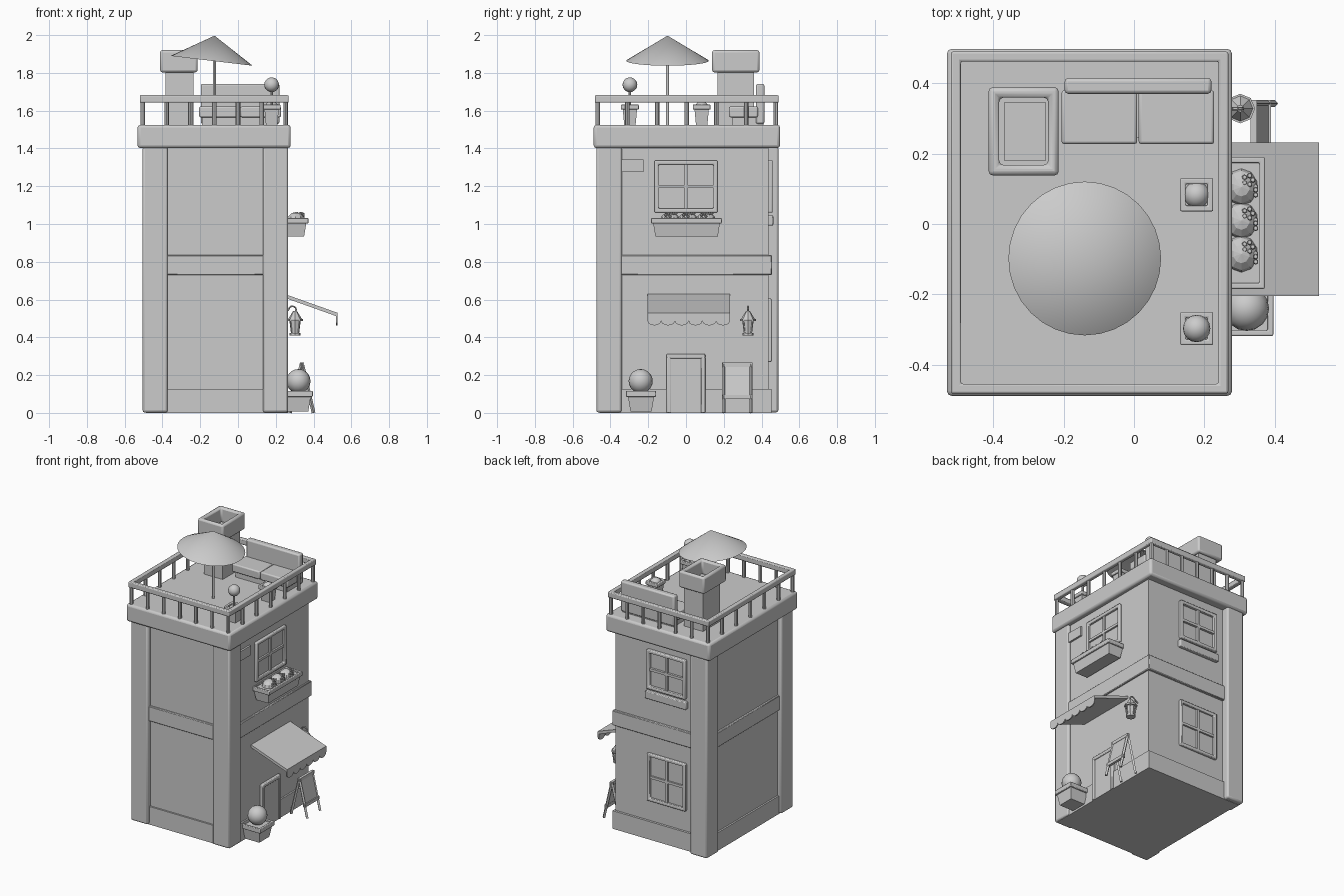
import bpy, bmesh, math
from math import sin, cos, pi, radians
from mathutils import Vector

if "Cube" in bpy.data.objects:
    bpy.data.objects.remove(bpy.data.objects["Cube"])


def finish(name, bm, bevel=0, seg=2, smooth=False):
    me = bpy.data.meshes.new(name)
    bmesh.ops.recalc_face_normals(bm, faces=bm.faces)
    bm.to_mesh(me)
    bm.free()
    ob = bpy.data.objects.new(name, me)
    bpy.context.collection.objects.link(ob)
    if smooth:
        for p in me.polygons:
            p.use_smooth = True
    if bevel:
        m = ob.modifiers.new("bevel", "BEVEL")
        m.width, m.segments = bevel, seg
    return ob


def box(name, x0, x1, y0, y1, z0, z1, bevel=0, seg=2):
    bm = bmesh.new()
    for v in bmesh.ops.create_cube(bm, size=1)["verts"]:
        v.co = Vector(((x0 + x1) / 2 + v.co.x * (x1 - x0), (y0 + y1) / 2 + v.co.y * (y1 - y0),
                       (z0 + z1) / 2 + v.co.z * (z1 - z0)))
    return finish(name, bm, bevel, seg)


def frame(name, plane, u0, u1, v0, v1, w, d0, d1, bevel=0, seg=2):
    """Rectangular ring: plane gives the axes for u, v and depth."""
    bm = bmesh.new()
    rings = []
    for d, i in ((d0, 0), (d1, 0), (d1, w), (d0, w)):
        pts = ((u0 + i, v0 + i), (u1 - i, v0 + i), (u1 - i, v1 - i), (u0 + i, v1 - i))
        r = []
        for u, v in pts:
            c = dict(zip(plane, (u, v, d)))
            r.append(bm.verts.new((c["x"], c["y"], c["z"])))
        rings.append(r)
    for k in range(4):
        a, b = rings[k], rings[(k + 1) % 4]
        for i in range(4):
            j = (i + 1) % 4
            bm.faces.new((a[i], a[j], b[j], b[i]))
    return finish(name, bm, bevel, seg)


def rod(name, a, b, r1, r2=None, n=8, smooth=True):
    a, b = Vector(a), Vector(b)
    bm = bmesh.new()
    bmesh.ops.create_cone(bm, cap_ends=True, segments=n, radius1=r1, radius2=r1 if r2 is None else r2,
                          depth=(b - a).length)
    ob = finish(name, bm)
    ob.rotation_mode = "QUATERNION"
    ob.rotation_quaternion = Vector((0, 0, 1)).rotation_difference(b - a)
    ob.location = (a + b) / 2
    return ob


def ball(name, c, r, u=16, v=10, smooth=True):
    bm = bmesh.new()
    bmesh.ops.create_uvsphere(bm, u_segments=u, v_segments=v, radius=r)
    ob = finish(name, bm, smooth=smooth)
    ob.location = c
    return ob


def planter(name, x, y, z0, z1, hx, hy, taper, rim):
    """Tapered box with a wider rim and soil."""
    bm = bmesh.new()
    vs = bmesh.ops.create_cube(bm, size=2)["verts"]
    for v in vs:
        k = taper if v.co.z < 0 else 0.008
        v.co = Vector((x + v.co.x * (hx - k), y + v.co.y * (hy - k), z0 if v.co.z < 0 else z1 - 0.012))
    finish(name, bm)
    frame(name + "_rim", "xyz", x - hx, x + hx, y - hy, y + hy, 0.016, z1 - rim, z1, 0.004)


def window(name, plane, u0, u1, z0, z1, wall, out):
    w = 0.022
    frame(name + "_frame", plane, u0, u1, z0, z1, w, wall - 0.01, out, 0.006)
    um, zm = (u0 + u1) / 2, (z0 + z1) / 2
    for part, a, b, c, d in (("mullion", um - .009, um + .009, z0 + w, z1 - w),
                             ("transom", u0 + w, u1 - w, zm - .009, zm + .009)):
        if plane[0] == "y":
            box(f"{name}_{part}", wall - .01, out - .006, a, b, c, d)
        else:
            box(f"{name}_{part}", a, b, wall - .01, out - .006, c, d)


# building body, plinth, floor band, corner pilasters
box("walls", -.475, .245, -.445, .437, 0.003, 1.42)
box("plinth", -.487, .256, -.457, .453, 0, .127)
box("floor_band", -.49, .258, -.46, .455, .73, .835, .004, 1)
for nm, x, y in (("front_left", -.505, -.475), ("front_right", .132, -.475), ("back_left", -.505, .354)):
    box("pilaster_" + nm, x, x + .133, y, y + .135, .002, 1.41, .012)
box("cornice", -.532, .279, -.489, .498, 1.402, 1.525, .015)

# roof railing
frame("roof_rail", "xyz", -.52, .268, -.482, .49, .028, 1.642, 1.682, .006)
px = [-.504 + i * .126 for i in range(7)]
py = [-.467 + i * .157 for i in range(7)]
posts = [(x, y) for x in px for y in (py[0], py[-1])] + [(x, y) for y in py[1:-1] for x in (px[0], px[-1])]
for x, y in posts:
    rod("rail_post", (x, y, 1.52), (x, y, 1.65), .012)

# chimney with hollow cap
frame("chimney_shaft", "xyz", -.384, -.236, .167, .359, .02, 1.52, 1.81)
frame("chimney_cap", "xyz", -.413, -.214, .138, .389, .03, 1.803, 1.92, .012)
box("chimney_floor", -.37, -.25, .18, .345, 1.8, 1.83)

# tilted parasol
bm = bmesh.new()
bmesh.ops.create_cone(bm, cap_ends=False, segments=32, radius1=.2185, radius2=0, depth=.134)
canopy = finish("parasol_canopy", bm)
tilt = radians(6.8)
canopy.rotation_euler = (0, tilt, 0)
canopy.location = (-.14 + .067 * sin(tilt), -.098, 1.864 + .067 * cos(tilt))
rod("parasol_pole", (-.125, -.098, 1.52), (-.125, -.098, 1.985), .008, n=12)

# sofa
box("sofa_base", -.19, .21, .245, .41, 1.52, 1.568)
box("sofa_cushion_left", -.206, .009, .227, .38, 1.565, 1.622, .008)
box("sofa_cushion_right", .013, .228, .227, .38, 1.565, 1.622, .008)
box("sofa_back", -.197, .22, .37, .415, 1.53, 1.742, .01)

# roof plants
for y in (-.297, .083):
    planter("roof_planter", .178, y, 1.523, 1.632, .047, .047, .017, .026)
rod("topiary_stem", (.178, -.297, 1.6), (.178, -.297, 1.71), .007)
ball("topiary_ball", (.178, -.297, 1.737), .039)
ball("roof_bush", (.178, .083, 1.612), .038)

# windows
window("side_window", "yzx", -.167, .167, 1.06, 1.337, .245, .263)
window("back_upper_window", "xzy", -.312, -.01, 1.06, 1.337, .437, .459)
window("back_lower_window", "xzy", -.312, -.01, .27, .605, .437, .455)
box("back_window_sill", -.32, -.002, .43, .462, .992, 1.045, .005)
box("wall_plaque", .24, .258, -.345, -.225, 1.275, 1.342)

# flower box
planter("flower_box", .303, .003, .934, 1.032, .069, .187, .022, .03)
for i in range(3):
    y = -.085 + i * .095
    bush = ball("flower_bush", (.305, y, 1.018), .053, 10, 6, False)
    bush.scale = (.9, 1, .85)
    for k in range(5):
        a = k * 2 * pi / 5
        ball("blossom", (.325 + .013 * cos(a), y + .02 + .013 * sin(a), 1.056), .008, 6, 4)
        ball("blossom", (.346, y - .012 + .013 * cos(a), 1.04 + .013 * sin(a)), .008, 6, 4)

# door
box("door", .24, .259, -.085, .082, 0, .295)
for y in (-.103, .08):
    box("door_jamb", .24, .266, y, y + .022, 0, .295, .004)
box("door_lintel", .24, .266, -.103, .102, .288, .312, .005)

# awning with scalloped valance
bm = bmesh.new()
prof = [(.24, .632), (.526, .53), (.526, .51), (.24, .612)]
f = bm.faces.new([bm.verts.new((x, -.204, z)) for x, z in prof])
ext = bmesh.ops.extrude_face_region(bm, geom=[f])["geom"]
bmesh.ops.translate(bm, vec=(0, .436, 0), verts=[g for g in ext if isinstance(g, bmesh.types.BMVert)])
finish("awning", bm)
bm = bmesh.new()
n, w = 6, .436 / 6
edge = [(-.204, .522), (.232, .522)]
for i in reversed(range(n)):
    for k in range(6 if i else 7):
        t = pi * k / 6
        edge.append((-.204 + (i + .5) * w + w / 2 * cos(t), .487 - .024 * sin(t)))
f = bm.faces.new([bm.verts.new((.518, y, z)) for y, z in edge])
ext = bmesh.ops.extrude_face_region(bm, geom=[f])["geom"]
bmesh.ops.translate(bm, vec=(.008, 0, 0), verts=[g for g in ext if isinstance(g, bmesh.types.BMVert)])
finish("awning_valance", bm)

# lantern on a hooked bracket
lx, ly = .302, .328
rod("lantern_base", (lx, ly, .41), (lx, ly, .424), .03)
rod("lantern_glass", (lx, ly, .424), (lx, ly, .488), .022, .03)
for k in range(4):
    c, s = cos(k * pi / 2 + pi / 4), sin(k * pi / 2 + pi / 4)
    rod("lantern_bar", (lx + .025 * c, ly + .025 * s, .42), (lx + .035 * c, ly + .035 * s, .49), .004, n=6)
rod("lantern_collar", (lx, ly, .486), (lx, ly, .498), .042)
rod("lantern_cap", (lx, ly, .498), (lx, ly, .54), .036, .01)
arc = [Vector((.24, ly, .535))] + [Vector((.288 - .02 * cos(pi * k / 5), ly, .545 + .02 * sin(pi * k / 5)))
                                  for k in range(6)] + [Vector((lx, ly, .53))]
for a, b in zip(arc, arc[1:]):
    rod("lantern_bracket", a, b, .005, n=6)

# folding menu board
top, foot = Vector((.335, 0, .268)), .40
for x1, side in ((.40, "front"), (.275, "rear")):
    for y in (.2, .343):
        rod(f"board_{side}_leg", (.338, y, .265), (x1, y, 0), .01, n=4)
slope = (.40 - .338) / .265
for z in (.255, .085):
    x = .338 + (.265 - z) * slope
    box("board_rail", x - .009, x + .009, .192, .352, z - .011, z + .011)
bm = bmesh.new()
vs = bmesh.ops.create_cube(bm, size=1)["verts"]
for v in vs:
    z = .17 + v.co.z * .17
    v.co = Vector((.338 + (.265 - z) * slope + v.co.x * .008, .272 + v.co.y * .145, z))
finish("board_panel", bm)

# street planter with round bush
planter("street_planter", .317, -.238, .008, .117, .079, .08, .024, .032)
ball("street_bush", (.32, -.24, .168), .064)

# keep crisp edges on rounded parts
for ob in bpy.context.scene.objects:
    ob.select_set(ob.type == "MESH" and not ob.name.startswith("flower_bush"))
bpy.context.view_layer.objects.active = canopy
bpy.ops.object.shade_smooth_by_angle(angle=radians(30))
